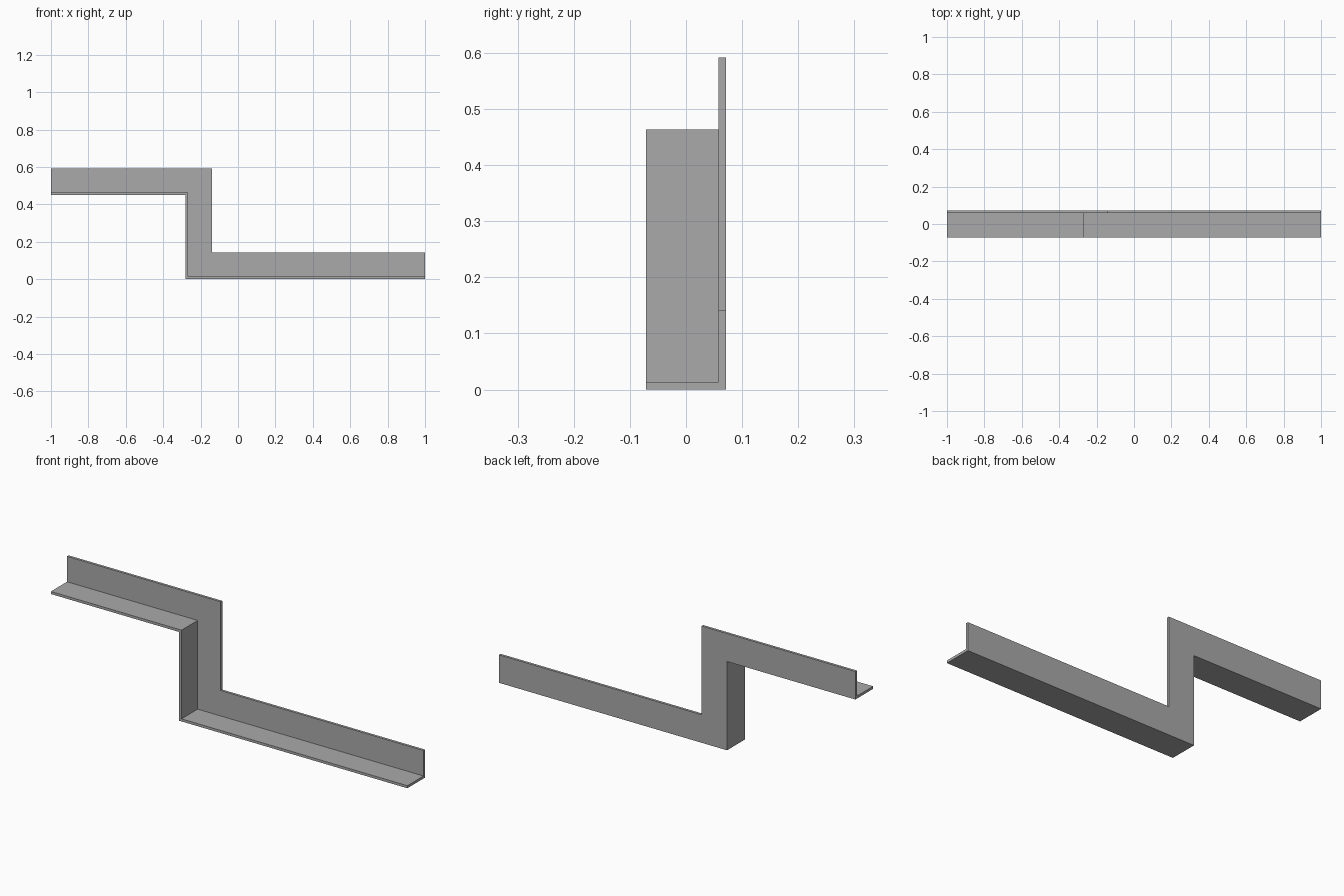
import bpy
import bmesh

cube = bpy.data.objects.get("Cube")
if cube:
    bpy.data.objects.remove(cube, do_unlink=True)

# Plain grey metal
grey = bpy.data.materials.new("grey_metal")
grey.use_nodes = True
colour = (0.4, 0.4, 0.4, 1)
grey.diffuse_color = colour
grey.node_tree.nodes["Principled BSDF"].inputs["Base Color"].default_value = colour

LEG, THICK = 0.142, 0.013        # angle leg width and wall thickness
STEP_X, STEP_Z = -0.28, 0.45     # outer corner of the step
BACK, FRONT = LEG / 2, -LEG / 2

# L section: (offset from the outer path, depth)
section = [(0, FRONT), (THICK, FRONT), (THICK, BACK - THICK),
           (LEG, BACK - THICK), (LEG, BACK), (0, BACK)]


def stepped_path(d):
    """Mitred Z path, offset inwards by d."""
    return [(-1, STEP_Z + d), (STEP_X + d, STEP_Z + d), (STEP_X + d, d), (1, d)]


# Stepped angle bar, the section swept along the mitred path
bm = bmesh.new()
rails = [[bm.verts.new((x, y, z)) for x, z in stepped_path(d)] for d, y in section]
for a, b in zip(rails, rails[1:] + rails[:1]):
    for i in range(len(a) - 1):
        bm.faces.new((a[i], a[i + 1], b[i + 1], b[i]))

# End caps, split into flange and web
for end in (0, -1):
    p = [rail[end] for rail in rails]
    bm.faces.new((p[0], p[1], p[2], p[5]))
    bm.faces.new((p[2], p[3], p[4], p[5]))
bmesh.ops.recalc_face_normals(bm, faces=bm.faces)

mesh = bpy.data.meshes.new("stepped_angle_bar")
bm.to_mesh(mesh)
bm.free()
mesh.materials.append(grey)
bar = bpy.data.objects.new("stepped_angle_bar", mesh)
bpy.context.collection.objects.link(bar)
